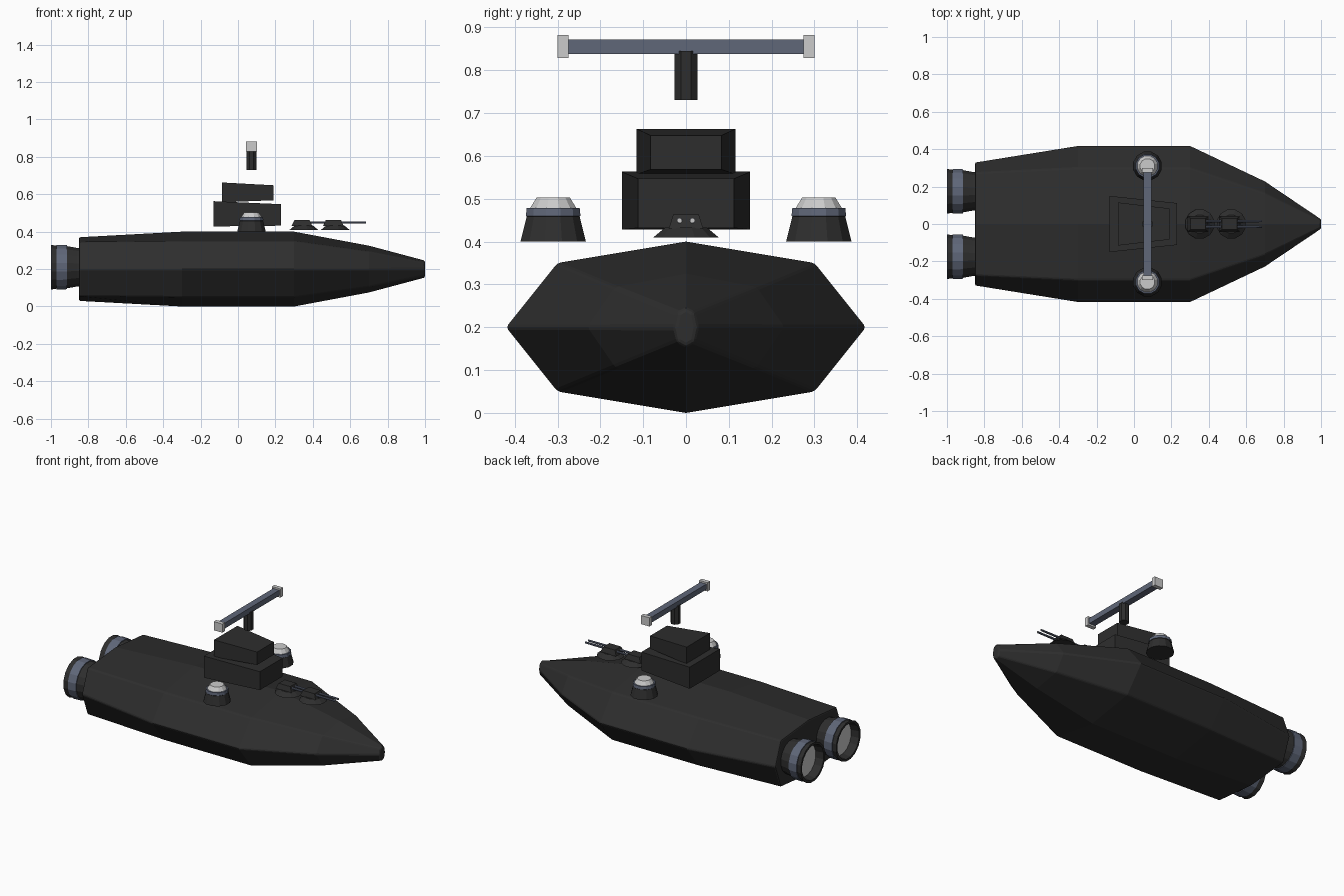
import bpy, bmesh, math
from mathutils import Vector

if "Cube" in bpy.data.objects:
    bpy.data.objects.remove(bpy.data.objects["Cube"])


def material(name, rgb):
    m = bpy.data.materials.new(name)
    m.diffuse_color = (*rgb, 1)
    m.use_nodes = True
    m.node_tree.nodes["Principled BSDF"].inputs["Base Color"].default_value = m.diffuse_color
    return m


DARK = material("charcoal", (0.027, 0.027, 0.027))
BLUE = material("slate_blue", (0.115, 0.135, 0.19))
LIGHT = material("light_grey", (0.60, 0.60, 0.60))


def loft(name, rings, mats=(DARK,), bands=None):
    """Skin a list of equal-length point rings; bands gives a material index per strip."""
    bm = bmesh.new()
    vs = [[bm.verts.new(p) for p in r] for r in rings]
    n = len(rings[0])
    for k in range(len(vs) - 1):
        for i in range(n):
            j = (i + 1) % n
            f = bm.faces.new((vs[k][i], vs[k][j], vs[k + 1][j], vs[k + 1][i]))
            f.material_index = bands[k] if bands else 0
    bm.faces.new(vs[0][::-1])
    f = bm.faces.new(vs[-1])
    f.material_index = bands[-1] if bands else 0
    bmesh.ops.recalc_face_normals(bm, faces=bm.faces)
    me = bpy.data.meshes.new(name)
    bm.to_mesh(me)
    bm.free()
    for m in mats:
        me.materials.append(m)
    ob = bpy.data.objects.new(name, me)
    bpy.context.collection.objects.link(ob)
    return ob


def turned(name, centre, axis, profile, sides, mats=(DARK,), bands=None):
    """Turn (distance, radius) pairs round an axis."""
    c, rings = Vector(centre), []
    for d, r in profile:
        ring = []
        for i in range(sides):
            a = 2 * math.pi * (i + 0.5) / sides
            u, v = r * math.cos(a), r * math.sin(a)
            ring.append(c + Vector((d, u, v) if axis == "x" else (u, v, d)))
        rings.append(ring)
    return loft(name, rings, mats, bands)


def block(name, back, front, mat=DARK):
    """Box between two x stations, each (x, half width, z low, z high)."""
    rings = [[(x, -w, lo), (x, w, lo), (x, w, hi), (x, -w, hi)]
             for x, w, lo, hi in (back, front)]
    return loft(name, rings, (mat,))


# Hull: (x, half beam, shoulder y, shoulder height, half depth)
stations = [(-0.85, 0.33, 0.275, 0.145, 0.17), (-0.3, 0.42, 0.30, 0.15, 0.20),
            (0.3, 0.42, 0.30, 0.15, 0.20), (0.7, 0.23, 0.165, 0.094, 0.125),
            (1.0, 0.026, 0.019, 0.034, 0.045)]
hull = loft("hull", [[(x, b, .2), (x, s, .2 + h), (x, 0, .2 + d), (x, -s, .2 + h),
                      (x, -b, .2), (x, -s, .2 - h), (x, 0, .2 - d), (x, s, .2 - h)]
                     for x, b, s, h, d in stations])
bevel = hull.modifiers.new("soft_edges", "BEVEL")
bevel.width = 0.008
bevel.segments = 2
bevel.limit_method = "ANGLE"
bevel.angle_limit = math.radians(35)

# Bridge decks, hovering just above the hull
block("lower_bridge", (-0.13, 0.15, 0.428, 0.563), (0.23, 0.112, 0.432, 0.547))
block("upper_bridge", (-0.085, 0.115, 0.557, 0.663), (0.19, 0.083, 0.568, 0.648))

# Sensor mast and bar
turned("sensor_mast", (0.072, 0, 0), "z", [(0.73, 0.029), (0.845, 0.029)], 8)
block("sensor_bar", (0.051, 0.275, 0.838, 0.872), (0.093, 0.275, 0.838, 0.872), BLUE)

for side, tag in ((-1, "right"), (1, "left")):
    # Sensor bar end caps
    cap = block("sensor_cap_" + tag, (0.043, 0.0125, 0.828, 0.882),
                (0.101, 0.0125, 0.828, 0.882), LIGHT)
    cap.location.y = side * 0.287

    # Domes on the shoulders
    turned("dome_" + tag, (0.072, side * 0.31, 0), "z",
           [(0.40, 0.079), (0.458, 0.064), (0.460, 0.066), (0.478, 0.064),
            (0.478, 0.056), (0.503, 0.04)], 12, (DARK, BLUE, LIGHT),
           [0, 0, 1, 1, 2, 2])

    # Engine nozzle: outer shell, blue band, hollow mouth and glowing disc
    turned("engine_" + tag, (0, side * 0.175, 0.21), "x",
           [(-0.80, 0.10), (-0.86, 0.105), (-0.915, 0.115), (-0.915, 0.12),
            (-0.97, 0.122), (-0.97, 0.117), (-1.0, 0.122), (-1.0, 0.108),
            (-0.95, 0.10)], 16, (DARK, BLUE, LIGHT),
           [0, 0, 1, 1, 1, 0, 0, 0, 2])

# Twin gun turrets on the foredeck
for k, x in enumerate((0.352, 0.52)):
    n = str(k + 1)
    turned("turret_base_" + n, (x, 0, 0), "z", [(0.409, 0.08), (0.433, 0.05)], 12)
    loft("turret_head_" + n,
         [[(x - a, -w, z), (x + b, -w, z), (x + b, w, z), (x - a, w, z)]
          for a, b, w, z in ((0.065, 0.045, 0.04, 0.431), (0.05, 0.03, 0.03, 0.463))])
    for s in (-1, 1):
        tag = n + ("_right" if s < 0 else "_left")
        turned("gun_barrel_" + tag, (x, s * 0.015, 0.449), "x",
               [(0.02, 0.007), (0.165, 0.006)], 8, (BLUE, LIGHT), [0, 1])
